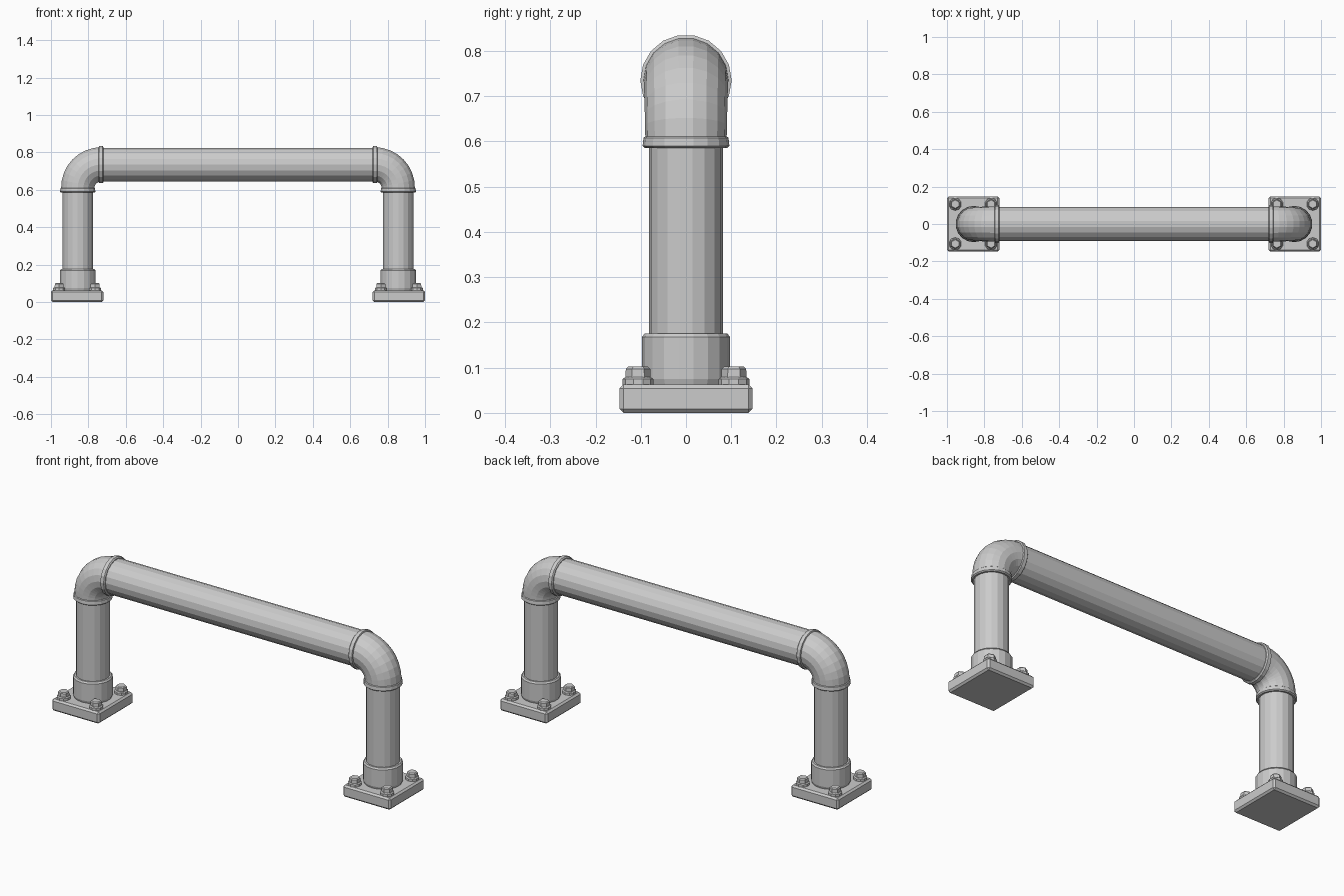
import bpy, bmesh
from math import sin, cos, pi, radians

if "Cube" in bpy.data.objects:
    bpy.data.objects.remove(bpy.data.objects["Cube"])

LEG_X, RAIL_Z = -0.857, 0.735


def finish(name, bm, mirror=True, bevel=0.0):
    bmesh.ops.recalc_face_normals(bm, faces=bm.faces[:])
    mesh = bpy.data.meshes.new(name)
    bm.to_mesh(mesh)
    bm.free()
    ob = bpy.data.objects.new(name, mesh)
    bpy.context.collection.objects.link(ob)
    if bevel:
        mod = ob.modifiers.new("Bevel", 'BEVEL')
        mod.width, mod.segments = bevel, 1
    if mirror:
        ob.modifiers.new("Mirror", 'MIRROR')
    return ob


def sweep(bm, sections, sides=18, y=0.0):
    """Skin rings given as (x, z, tangent angle from vertical, radius)."""
    rings = []
    for x, z, t, r in sections:
        ring = []
        for i in range(sides):
            a = 2 * pi * (i + 0.5) / sides
            u = r * cos(a)
            ring.append(bm.verts.new((x + u * cos(t), y + r * sin(a), z - u * sin(t))))
        rings.append(ring)
    for lo, hi in zip(rings, rings[1:]):
        for i in range(sides):
            j = (i + 1) % sides
            bm.faces.new((lo[i], lo[j], hi[j], hi[i]))
    bm.faces.new(rings[0])
    bm.faces.new(rings[-1])


def upright(name, profile):
    bm = bmesh.new()
    sweep(bm, [(LEG_X, z, 0, r) for z, r in profile])
    return finish(name, bm)


# Base plates
bm = bmesh.new()
bmesh.ops.create_cube(bm, size=1)
for v in bm.verts:
    v.co.x = v.co.x * 0.28 - 0.86
    v.co.y *= 0.294
    v.co.z = (v.co.z + 0.5) * 0.063
finish("base_plate", bm, bevel=0.009)

# Hex bolts on washers
bm = bmesh.new()
for sx in (-1, 1):
    for sy in (-1, 1):
        x, y = -0.86 + sx * 0.096, sy * 0.106
        sweep(bm, [(x, 0.06, 0, 0.034), (x, 0.075, 0, 0.034), (x, 0.079, 0, 0.028)], 10, y)
        sweep(bm, [(x, 0.077, 0, 0.028), (x, 0.097, 0, 0.027), (x, 0.102, 0, 0.022)], 6, y)
finish("base_bolts", bm)

# Collars and legs
upright("leg_collar", [(0.06, 0.092), (0.075, 0.097), (0.168, 0.097), (0.176, 0.091)])
upright("leg_pipe", [(0.17, 0.082), (0.60, 0.082)])

# Elbows with a lip at the bottom and a ring at the rail end
bx, bz = -0.735, 0.61
q = radians(90)
sections = [(LEG_X, 0.585, 0, 0.09), (LEG_X, 0.59, 0, 0.096),
            (LEG_X, 0.608, 0, 0.094), (LEG_X, 0.611, 0, 0.090)]
for i in range(1, 8):
    t = q * i / 8
    sections.append((bx + (LEG_X - bx) * cos(t), bz + (RAIL_Z - bz) * sin(t), t, 0.090 + 0.004 * i / 8))
sections += [(-0.745, RAIL_Z, q, 0.094), (-0.743, RAIL_Z, q, 0.101),
             (-0.724, RAIL_Z, q, 0.101), (-0.719, RAIL_Z, q, 0.095)]
bm = bmesh.new()
sweep(bm, sections)
finish("elbow", bm)

# Top rail
bm = bmesh.new()
sweep(bm, [(-0.73, RAIL_Z, q, 0.091), (0.73, RAIL_Z, q, 0.091)])
finish("top_rail", bm, mirror=False)
